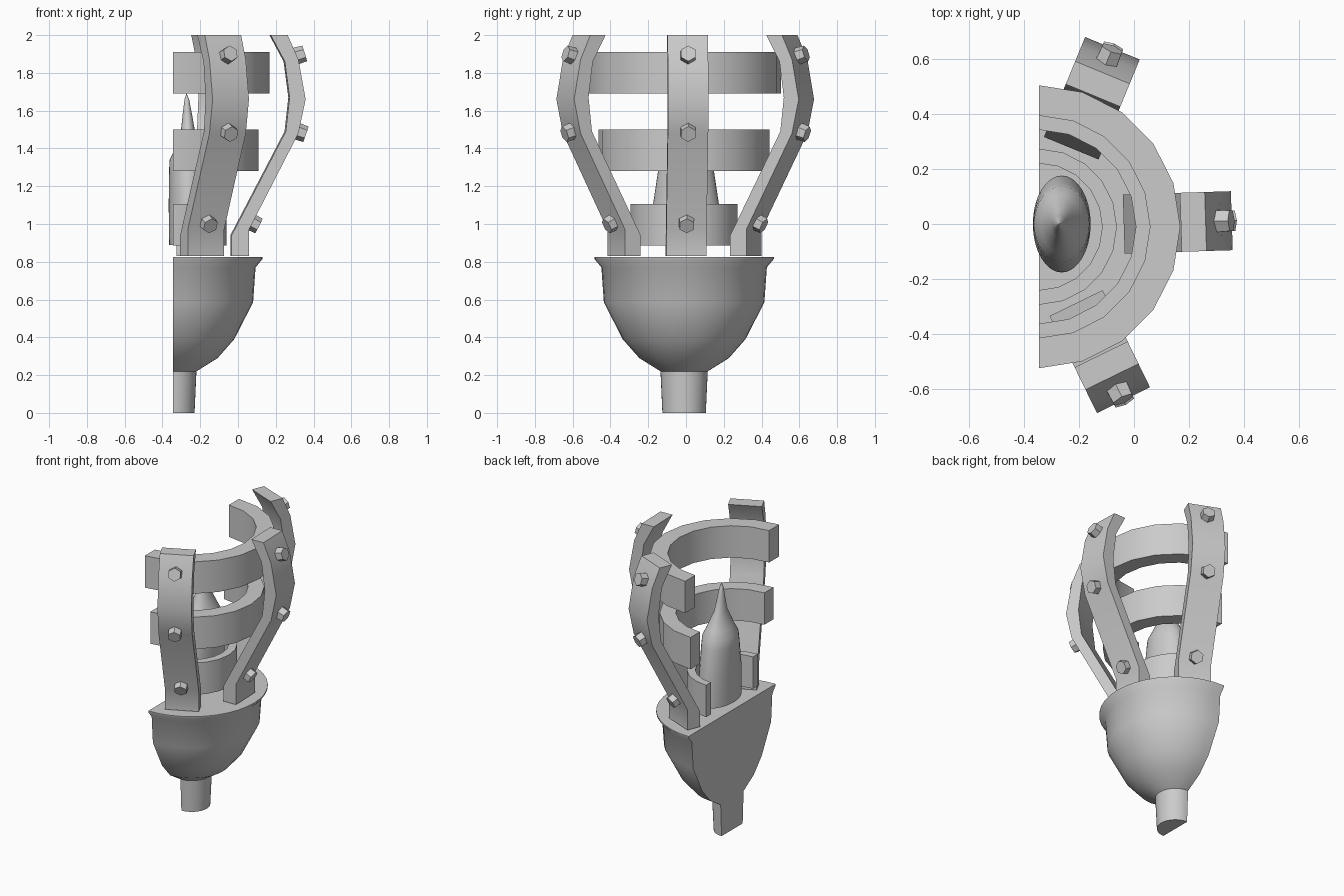
import bpy, bmesh
from math import sin, cos, pi, radians, atan2
from mathutils import Matrix, Vector

if "Cube" in bpy.data.objects:
    bpy.data.objects.remove(bpy.data.objects["Cube"])

AXIS = Vector((-0.345, -0.01, 0))      # vertical axis on the wall plane


def finish(name, bm, angle=32):
    bmesh.ops.recalc_face_normals(bm, faces=bm.faces)
    mesh = bpy.data.meshes.new(name)
    bm.to_mesh(mesh)
    bm.free()
    ob = bpy.data.objects.new(name, mesh)
    bpy.context.collection.objects.link(ob)
    bpy.ops.object.select_all(action='DESELECT')
    ob.select_set(True)
    bpy.context.view_layer.objects.active = ob
    bpy.ops.object.shade_smooth_by_angle(angle=radians(angle))
    return ob


def half_turn(name, profile, steps, closed, angle=32):
    """Sweep an (r, z) outline half a turn around AXIS and cap both cut ends."""
    bm = bmesh.new()
    cols = []
    for i in range(steps + 1):
        a = -pi / 2 + pi * i / steps
        cols.append([bm.verts.new(AXIS + Vector((r * cos(a), r * sin(a), z)))
                     for r, z in profile])
    n = len(profile)
    for a, b in zip(cols, cols[1:]):
        for j in range(n if closed else n - 1):
            k = (j + 1) % n
            bm.faces.new((a[j], b[j], b[k], a[k]))
    if closed:                          # solid ring: close the two cut ends
        bm.faces.new(cols[0])
        bm.faces.new(cols[-1])
    else:                               # solid bowl: flat back, top, bottom
        bm.faces.new(cols[0] + cols[-1][::-1])
        bm.faces.new([c[0] for c in cols])
        bm.faces.new([c[-1] for c in cols])
    return finish(name, bm, angle)


# Half bowl with a stem and flared rim
half_turn("bowl", [(.115, 0), (.125, .22), (.237, .29), (.325, .39),
                   (.425, .585), (.438, .77), (.475, .815), (.475, .825)],
          20, False, 40)

# Three half rings, widening upward
for name, r0, r1, z0 in (("lower_ring", .23, .283, .885),
                         ("middle_ring", .352, .453, 1.28),
                         ("upper_ring", .403, .513, 1.69)):
    half_turn(name, [(r0, z0), (r1, z0), (r1, z0 + .22), (r0, z0 + .22)], 10, True)

# Curved straps: outline in the radial plane, given thickness sideways
OUTER = [(.4, .83), (.4, .97), (.662, 1.48), (.7, 1.66), (.662, 1.87), (.605, 2)]
INNER = [(.308, .83), (.308, .94), (.595, 1.49), (.615, 1.67), (.59, 1.86), (.515, 2)]
BOLTS = [(.416, 1.01, -27), (.662, 1.49, -19), (.655, 1.89, 17)]   # r, z, tilt

for side, deg in (("left", -64), ("middle", 1.8), ("right", 67.6)):
    turn = Matrix.Translation(AXIS) @ Matrix.Rotation(radians(deg), 4, 'Z')
    bm = bmesh.new()
    rows = [[bm.verts.new((r, w, z)) for r, z, w in
             ((*i, -.107), (*o, -.107), (*o, .107), (*i, .107))]
            for i, o in zip(INNER, OUTER)]
    for a, b in zip(rows, rows[1:]):
        for j in range(4):
            k = (j + 1) % 4
            bm.faces.new((a[j], a[k], b[k], b[j]))
    bm.faces.new(rows[0])
    bm.faces.new(rows[-1])
    bm.transform(turn)
    finish(side + "_strap", bm)

    # Hexagonal bolt heads square to the strap surface
    bm = bmesh.new()
    for r, z, tilt in BOLTS:
        m = (turn @ Matrix.Translation((r, 0, z))
             @ Matrix.Rotation(radians(90 - tilt), 4, 'Y')
             @ Matrix.Translation((0, 0, .01))
             @ Matrix.Rotation(radians(30 + 60), 4, 'Z'))
        bmesh.ops.create_cone(bm, cap_ends=True, segments=6, radius1=.047,
                              radius2=.043, depth=.07, matrix=m)
    finish(side + "_bolts", bm, 20)

# Oval candle tapering into a pointed flame
bm = bmesh.new()
SEG = 32
stack = []
for rx, ry, z in ((.103, .176, .89), (.105, .175, 1.1), (.103, .148, 1.28),
                  (.1, .137, 1.34), (.075, .11, 1.39), (.036, .052, 1.5),
                  (.025, .03, 1.58), (.012, .014, 1.66), (.001, .001, 1.69)):
    stack.append([bm.verts.new((-.262 - .01 * max(0, z - 1.4) / .29 + rx * cos(2 * pi * i / SEG),
                                ry * sin(2 * pi * i / SEG), z)) for i in range(SEG)])
for a, b in zip(stack, stack[1:]):
    for i in range(SEG):
        k = (i + 1) % SEG
        bm.faces.new((a[i], a[k], b[k], b[i]))
bm.faces.new(stack[0])
bm.faces.new(stack[-1])
finish("candle", bm, 40)
